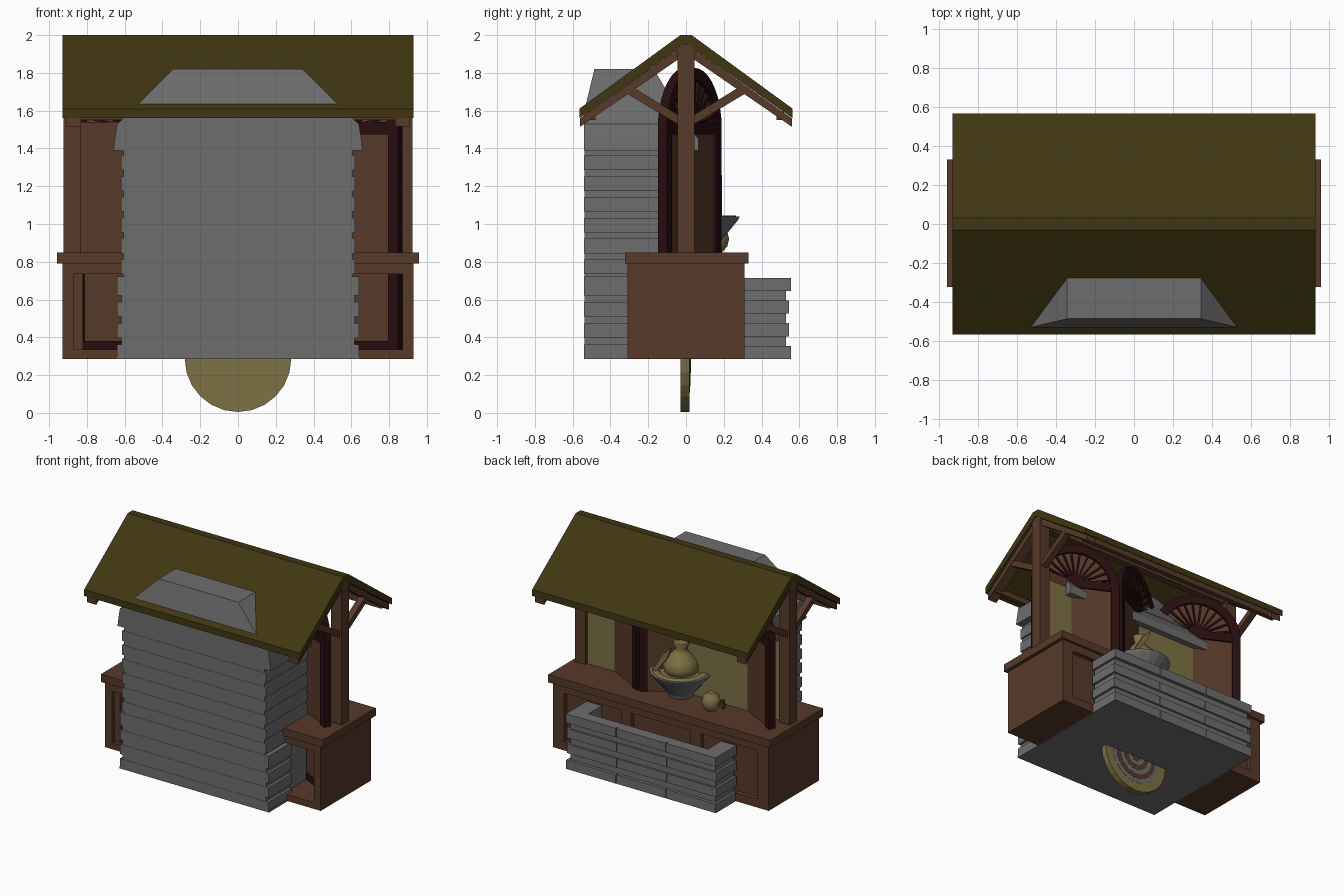
import bpy, bmesh, math
from mathutils import Matrix, Vector

if "Cube" in bpy.data.objects:
    bpy.data.objects.remove(bpy.data.objects["Cube"])


def mat(name, r, g, b):
    m = bpy.data.materials.new(name)
    m.diffuse_color = (r, g, b, 1)
    m.use_nodes = True
    m.node_tree.nodes["Principled BSDF"].inputs["Base Color"].default_value = m.diffuse_color
    return m


WOOD = mat("brown wood", .095, .041, .022)
STONE = mat("grey stone", .155, .155, .155)
ROOF = mat("olive roof", .052, .037, .006)
GOLD = mat("dull gold", .21, .165, .06)
DARK = mat("dark red wood", .020, .004, .005)
I = Matrix.Identity(4)


def finish(bm, name, m, M=I):
    bmesh.ops.recalc_face_normals(bm, faces=bm.faces)
    me = bpy.data.meshes.new(name)
    bm.to_mesh(me)
    bm.free()
    me.transform(M)
    me.materials.append(m)
    ob = bpy.data.objects.new(name, me)
    bpy.context.collection.objects.link(ob)
    return ob


def box(name, x, y, z, m, M=I):
    bm = bmesh.new()
    bmesh.ops.create_cube(bm, size=1)
    for v in bm.verts:
        v.co = [(a + b) / 2 + c * (b - a) for (a, b), c in zip((x, y, z), v.co)]
    return finish(bm, name, m, M)


def prism(name, pts, a, b, m, axis="y", M=I):
    """Extrude a profile: (x, z) along y, or (y, z) along x."""
    bm = bmesh.new()
    put = (lambda p, t: (p[0], t, p[1])) if axis == "y" else (lambda p, t: (t, p[0], p[1]))
    A = [bm.verts.new(put(p, a)) for p in pts]
    B = [bm.verts.new(put(p, b)) for p in pts]
    bm.faces.new(A)
    bm.faces.new(B)
    for i in range(len(pts)):
        j = (i + 1) % len(pts)
        bm.faces.new((A[i], A[j], B[j], B[i]))
    return finish(bm, name, m, M)


def lathe(name, prof, centre, m, n=20, smooth=True):
    bm = bmesh.new()
    rings = [[bm.verts.new((centre[0] + r * math.cos(2 * math.pi * k / n),
                            centre[1] + r * math.sin(2 * math.pi * k / n), z))
              for k in range(n)] for r, z in prof]
    for a, b in zip(rings, rings[1:]):
        for k in range(n):
            bm.faces.new((a[k], a[(k + 1) % n], b[(k + 1) % n], b[k]))
    bm.faces.new(rings[0])
    bm.faces.new(rings[-1])
    ob = finish(bm, name, m)
    if smooth:
        for p in ob.data.polygons:
            p.use_smooth = len(p.vertices) == 4
    return ob


def circle(r, cz, n=24, a0=0, a1=2 * math.pi, closed=True):
    k = n if closed else n + 1
    return [(r * math.cos(a0 + (a1 - a0) * i / n), cz + r * math.sin(a0 + (a1 - a0) * i / n))
            for i in range(k)]


# Roof slab and its timber frame
prism("roof", [(-.565, 1.56), (-.565, 1.61), (-.03, 2), (.03, 2), (.565, 1.61), (.565, 1.56),
               (0, 1.955)], -.93, .93, ROOF, "x")
box("ridge_beam", (-.9, .9), (-.03, .03), (1.87, 1.94), WOOD)
for s in (-1, 1):
    box("post", (s * .88 - .045, s * .88 + .045), (-.045, .045), (.84, 1.95), WOOD)
    for t in (-1, 1):
        prism("rafter", [(0, 1.9), (0, 1.955), (t * .56, 1.56), (t * .56, 1.515)],
              s * .87 - .04, s * .87 + .04, WOOD, "x")
        prism("brace", [(t * .03, 1.52), (t * .03, 1.57), (t * .29, 1.73), (t * .33, 1.70)],
              s * .88 - .025, s * .88 + .025, WOOD, "x")
    box("eave_beam", (-.9, .9), (s * .50 - .02, s * .50 + .02), (1.55, 1.595), WOOD)

# Hollow counter, open at the front
box("counter_top", (-.957, .957), (-.322, .33), (.79, .85), WOOD)
box("counter_floor", (-.93, .93), (-.31, .31), (.285, .335), WOOD)
box("counter_back", (-.9, .9), (.24, .275), (.29, .8), WOOD)
for s in (-1, 1):
    box("counter_end", (s * .9 - .03, s * .9 + .03), (-.31, .31), (.285, .8), WOOD)
box("front_rail", (-.93, .93), (-.31, -.27), (.735, .8), WOOD)
for z in ((.285, .35), (.73, .8)):
    box("back_rail", (-.93, .93), (.24, .31), z, WOOD)
for x in (-.88, -.3, .3, .88):
    box("back_stile", (x - .045, x + .045), (.24, .31), (.3, .8), WOOD)
box("inner_board", (-.88, -.82), (-.28, .25), (.33, .74), WOOD)

# Wall between the posts, with a gold panel at the back
box("wall", (-.85, .85), (-.03, .01), (.84, 1.54), WOOD)
box("wall_panel", (-.84, .84), (.01, .018), (.85, 1.46), GOLD)

# Stone chimney: core, side courses and tapered hood
box("chimney_core", (-.605, .605), (-.538, -.02), (.285, 1.45), STONE)
for i in range(4):
    z = .285 + i * .112
    box("base_course", (-.64, .64), (-.54, -.25), (z, z + (.1 if i == 3 else .077)), STONE)
box("base_core", (-.618, .618), (-.538, -.25), (.285, .72), STONE)
for i in range(6):
    z = .735 + i * .11
    box("chimney_course", (-.62, .62), (-.54, -.03), (z, z + .077), STONE)


def loft(name, rows, m):
    bm = bmesh.new()
    R = [[bm.verts.new(p) for p in ((-w, a, z), (w, a, z), (w, b, z), (-w, b, z))]
         for z, w, a, b in rows]
    for p, q in zip(R, R[1:]):
        for k in range(4):
            bm.faces.new((p[k], p[(k + 1) % 4], q[(k + 1) % 4], q[k]))
    bm.faces.new(R[0])
    bm.faces.new(R[-1])
    return finish(bm, name, m)


loft("chimney_hood", [(1.39, .66, -.54, .065), (1.45, .653, -.54, .065), (1.53, .64, -.54, .01),
                      (1.56, .605, -.54, -.01), (1.6, .565, -.538, -.04),
                      (1.82, .342, -.485, -.17)], STONE)

# Stone trough at the back, one U of blocks per course
box("trough_floor", (-.645, .645), (-.54, .55), (.284, .30), STONE)
box("trough_wall", (-.625, .625), (.465, .53), (.285, .715), STONE)
for s in (-1, 1):
    box("trough_side", (s * .57 - .055, s * .57 + .055), (.30, .53), (.285, .715), STONE)
for i in range(4):
    z = (.285 + i * .12, .355 + i * .12)
    d = .555 if i in (0, 3) else .545
    for x in (-.43, 0, .43):
        box("trough_block", (x - .212, x + .212), (.465, d), z, STONE)
    for s in (-1, 1):
        box("trough_side_block", (s * .58 - .065, s * .58 + .065), (.30, d), z, STONE)

# Folding screen: three arched leaves in a zigzag
corners = [Vector(p) for p in ((.86, -.125, 0), (.285, .165, 0), (-.285, -.125, 0), (-.86, .165, 0))]
SPRING, N = 1.505, 18
for a, b in zip(corners, corners[1:]):
    d = b - a
    h = d.length / 2
    M = Matrix.Translation((a + b) / 2) @ Matrix.Rotation(math.atan2(d.y, d.x), 4, "Z")
    for s in (-1, 1):
        c = s * (h - .03)
        box("screen_stile", (c - .03, c + .03), (-.027, .027), (.33, SPRING), DARK, M)
    box("screen_board", (-h + .03, h - .03), (-.012, .012), (.34, SPRING), WOOD, M)
    for z in ((.33, .38), (1.475, 1.54)):
        box("screen_rail", (-h + .03, h - .03), (-.025, .025), z, DARK, M)
    outer = circle(h, SPRING, N, 0, math.pi, False)
    inner = circle(h - .065, SPRING, N, math.pi, 0, False)
    prism("screen_arch", outer + inner, -.027, .027, DARK, "y", M)
    prism("fan_board", circle(h - .04, SPRING, N, 0, math.pi, False), -.008, .008, WOOD, "y", M)
    prism("fan_hub", circle(.07, SPRING, 12, 0, math.pi, False), -.024, .024, DARK, "y", M)
    for k in range(1, 13):
        ang = math.pi * k / 13
        S = M @ Matrix.Translation((0, 0, SPRING)) @ Matrix.Rotation(-ang, 4, "Y")
        box("fan_spoke", (.05, h - .04), (-.02, .02), (-.007, .007), DARK, S)

# Round target disc under the counter, ringed on its back
prism("disc", circle(.282, .287), -.028, .018, GOLD)
for i, r in enumerate((.215, .18, .145, .11, .075, .04)):
    prism("disc_ring", circle(r, .287), .018, .0195 + i * .0015, WOOD if i % 2 else STONE)

# Bowl with a gold flask, and a small keg beside it
lathe("bowl", [(.09, .85), (.10, .88), (.215, 1.02), (.225, 1.04), (.20, 1.04), (.18, 1.01)],
      (0, .06), STONE, smooth=False)
lathe("bowl_lining", [(.20, 1.03), (.205, 1.046), (.16, 1.046), (.15, 1.03)], (0, .06), GOLD)
lathe("flask", [(.07, .99), (.12, 1.04), (.13, 1.08), (.11, 1.13), (.06, 1.18), (.035, 1.21),
                (.06, 1.25), (.055, 1.26)], (0, .06), GOLD)
prism("leaf", [(.16, 1.04), (.12, 1.05), (.03, 1.17), (0, 1.26), (.07, 1.19)], .17, .19, GOLD)
lathe("keg", [(.03, .85), (.06, .88), (.07, .92), (.06, .96), (.03, .99)], (-.33, .16), GOLD, 14)
box("keg_tap", (-.45, -.38), (.15, .17), (.91, .93), WOOD)
box("tap_handle", (-.44, -.42), (.15, .17), (.89, .96), WOOD)
